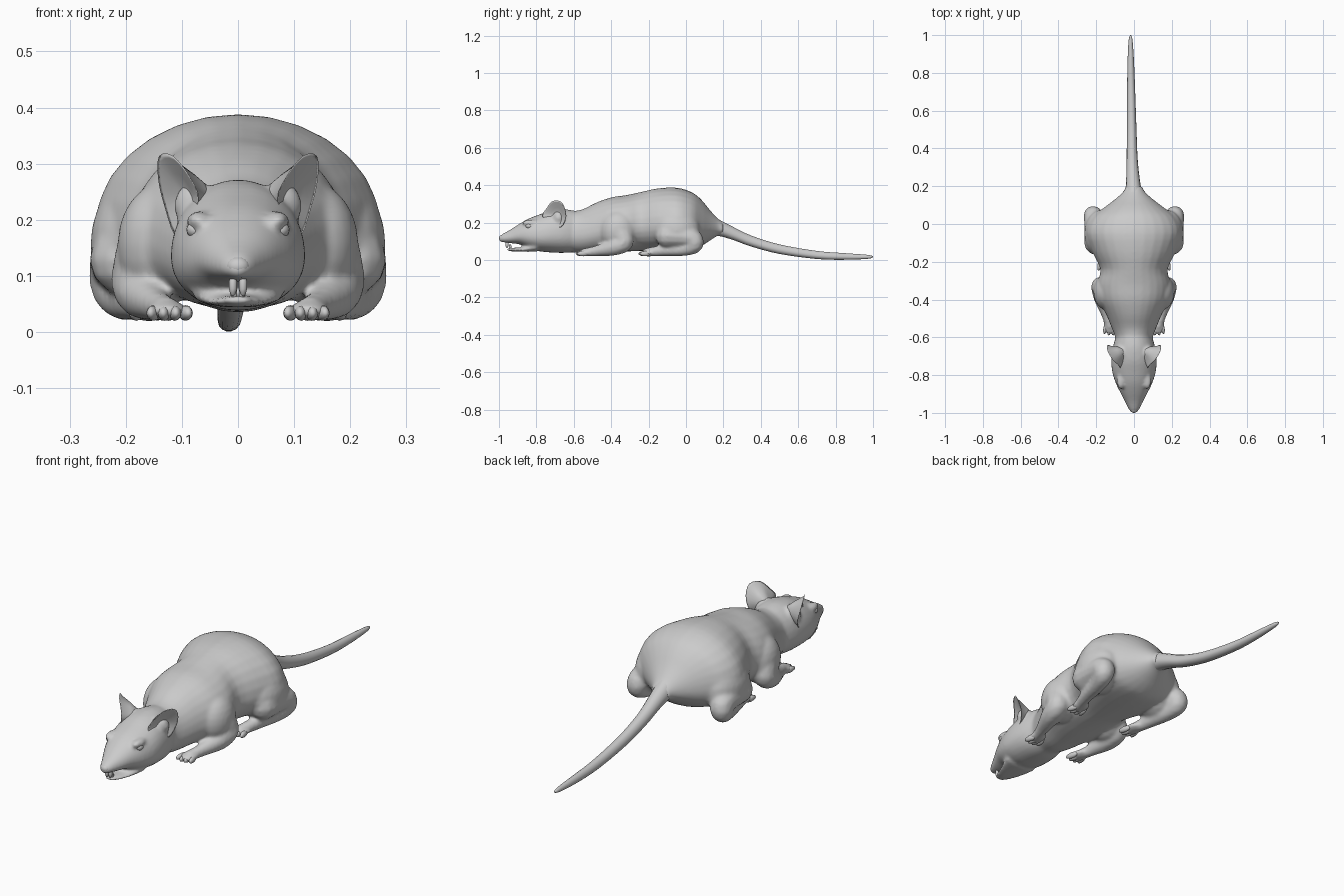
import bpy, bmesh, math
from mathutils import Vector, Matrix

if "Cube" in bpy.data.objects:
    bpy.data.objects.remove(bpy.data.objects["Cube"])


def smooth_path(pts, n, closed=False):
    """Catmull-Rom interpolation of tuples of any length."""
    out, m = [], len(pts)
    get = (lambda i: pts[i % m]) if closed else (lambda i: pts[max(0, min(m - 1, i))])
    for i in range(m if closed else m - 1):
        for k in range(n):
            t = k / n
            out.append(tuple(0.5 * (2 * b + (c - a) * t + (2 * a - 5 * b + 4 * c - d) * t * t
                                    + (3 * b - a - 3 * c + d) * t ** 3)
                             for a, b, c, d in zip(get(i - 1), get(i), get(i + 1), get(i + 2))))
    return out if closed else out + [pts[-1]]


def loft(bm, sections, n=3, seg=28, power=2.0):
    """Skin rounded sections given as (y, x, half width, top z, bottom z)."""
    rings = []
    for y, x, w, top, bot in smooth_path(sections, n):
        mid = bot + 0.42 * (top - bot)
        ring = []
        for k in range(seg):
            a = 2 * math.pi * k / seg
            c, s = math.cos(a), math.sin(a)
            px = math.copysign(abs(c) ** (2 / power), c) * w
            pz = math.copysign(abs(s) ** (2 / power), s)
            ring.append(bm.verts.new((x + px, y, mid + pz * ((top - mid) if s > 0 else (mid - bot)))))
        rings.append(ring)
    for r0, r1 in zip(rings, rings[1:]):
        for k in range(seg):
            bm.faces.new((r0[k], r0[(k + 1) % seg], r1[(k + 1) % seg], r1[k]))
    bm.faces.new(rings[0])
    bm.faces.new(rings[-1])


def ball(bm, loc, size, turn=0, seg=16):
    mat = Matrix.Translation(loc) @ Matrix.Rotation(turn, 4, 'Z') @ Matrix.Diagonal((*size, 1))
    bmesh.ops.create_uvsphere(bm, u_segments=seg, v_segments=seg // 2, radius=1, matrix=mat)


def limb(bm, pts, side):
    """Overlapping beads along a path of (x, y, z, radius)."""
    for x, y, z, r in smooth_path(pts, 7):
        ball(bm, (side * x, y, z), (r, r, r), seg=12)


def finish(bm, name):
    bmesh.ops.recalc_face_normals(bm, faces=bm.faces[:])
    me = bpy.data.meshes.new(name)
    bm.to_mesh(me)
    bm.free()
    for p in me.polygons:
        p.use_smooth = True
    ob = bpy.data.objects.new(name, me)
    bpy.context.collection.objects.link(ob)
    return ob


# torso, head, jaw and limbs, fused into one skin
bm = bmesh.new()
loft(bm, [(-.70, 0, .08, .25, .05), (-.60, 0, .10, .262, .04), (-.55, 0, .118, .272, .035),
          (-.48, 0, .147, .307, .037), (-.40, 0, .185, .335, .04), (-.32, 0, .195, .347, .045),
          (-.24, 0, .178, .364, .048), (-.15, 0, .22, .383, .048), (-.05, 0, .254, .387, .048),
          (.03, 0, .228, .363, .053), (.08, 0, .168, .325, .073), (.13, 0, .102, .265, .105),
          (.17, 0, .058, .222, .13), (.20, 0, .044, .20, .135)])
loft(bm, [(-1.0, 0, .012, .123, .10), (-.985, 0, .026, .137, .096), (-.94, 0, .048, .162, .09),
          (-.89, 0, .074, .194, .084), (-.84, 0, .098, .222, .062), (-.78, 0, .116, .245, .046),
          (-.72, 0, .12, .265, .04), (-.65, 0, .112, .272, .038), (-.58, 0, .09, .26, .045)], power=2.1)
loft(bm, [(-.957, 0, .02, .064, .05), (-.92, 0, .04, .066, .045), (-.87, 0, .06, .07, .044),
          (-.80, 0, .085, .10, .044)])
for s in (1, -1):
    ball(bm, (s * .135, -.36, .155), (.08, .10, .11), seg=24)            # shoulder
    ball(bm, (s * .175, -.05, .16), (.088, .125, .115), seg=24)          # thigh
    ball(bm, (s * .07, -.83, .198), (.022, .045, .018))                  # brow
    ball(bm, (s * .075, -.68, .225), (.04, .035, .045))                  # ear root
    limb(bm, [(.15, -.36, .16, .065), (.175, -.33, .10, .052), (.172, -.38, .07, .046),
              (.148, -.47, .05, .03), (.128, -.54, .041, .023)], s)
    limb(bm, [(.20, -.10, .13, .065), (.21, .02, .12, .056), (.217, .045, .085, .048),
              (.205, -.01, .059, .038), (.18, -.13, .05, .03), (.157, -.21, .041, .024)], s)
    for cx, cy in ((.126, -.535), (.158, -.19)):                         # palms
        ball(bm, (s * cx, cy, .038), (.038, .05, .018))
body = finish(bm, "body")
rm = body.modifiers.new("fuse", 'REMESH')
rm.mode = 'VOXEL'
rm.voxel_size = .0075
rm.use_smooth_shade = True
sm = body.modifiers.new("soften", 'SMOOTH')
sm.factor = .5
sm.iterations = 9

# tail
bm = bmesh.new()
tail = [(.10, 0, .20, .075), (.17, -.002, .175, .047), (.25, -.006, .143, .036), (.35, -.01, .101, .03),
        (.50, -.012, .058, .026), (.70, -.015, .027, .022), (.85, -.017, .019, .018),
        (.97, -.018, .017, .011), (1.0, -.018, .017, .003)]
loft(bm, [(y, x, r * .97, z + r, z - r) for y, x, z, r in tail], 4, 14, 2)
finish(bm, "tail")

# ears: a rim with a dished front and a back that runs into the head
rim = smooth_path([(.07, -.768, .235), (.086, -.745, .277), (.116, -.715, .314), (.141, -.67, .313),
                   (.142, -.645, .27), (.13, -.642, .22), (.114, -.67, .175), (.095, -.73, .18)], 3, True)
for s, side in ((1, "left"), (-1, "right")):
    bm = bmesh.new()

    def ring(target, f):
        return [bm.verts.new(((p := Vector(v).lerp(Vector(target), f)).x * s, p.y, p.z)) for v in rim]
    front, back = (.088, -.685, .238), (.03, -.66, .24)
    rings = [ring(front, .8), ring(front, .45), ring(front, .1), ring(front, 0),
             ring((.078, -.68, .24), .1), ring(back, .45), ring(back, .9)]
    for a, b in zip(rings, rings[1:]):
        for k in range(len(rim)):
            j = (k + 1) % len(rim)
            bm.faces.new((a[k], a[j], b[j], b[k]))
    bm.faces.new(rings[0])
    bm.faces.new(rings[-1])
    finish(bm, side + "_ear")

    # eye
    bm = bmesh.new()
    ball(bm, (s * .076, -.838, .182), (.016, .02, .015))
    finish(bm, side + "_eye")

    # toes: four fanned on each paw
    for foot, cx, cy in (("front", .122, -.56), ("hind", .153, -.225)):
        bm = bmesh.new()
        for i in range(4):
            u = i - 1.5
            ball(bm, (s * (cx + u * .019), cy + abs(u) * .007, .034),
                 (.0115, .034, .014), turn=s * u * .13, seg=12)
        finish(bm, f"{side}_{foot}_toes")

    # upper and lower incisors
    bm = bmesh.new()
    ball(bm, (s * .009, -.957, .083), (.008, .009, .02), seg=10)
    ball(bm, (s * .007, -.94, .07), (.006, .007, .016), seg=10)
    finish(bm, side + "_incisors")

# nose
bm = bmesh.new()
ball(bm, (0, -.983, .117), (.021, .017, .017))
finish(bm, "nose")
